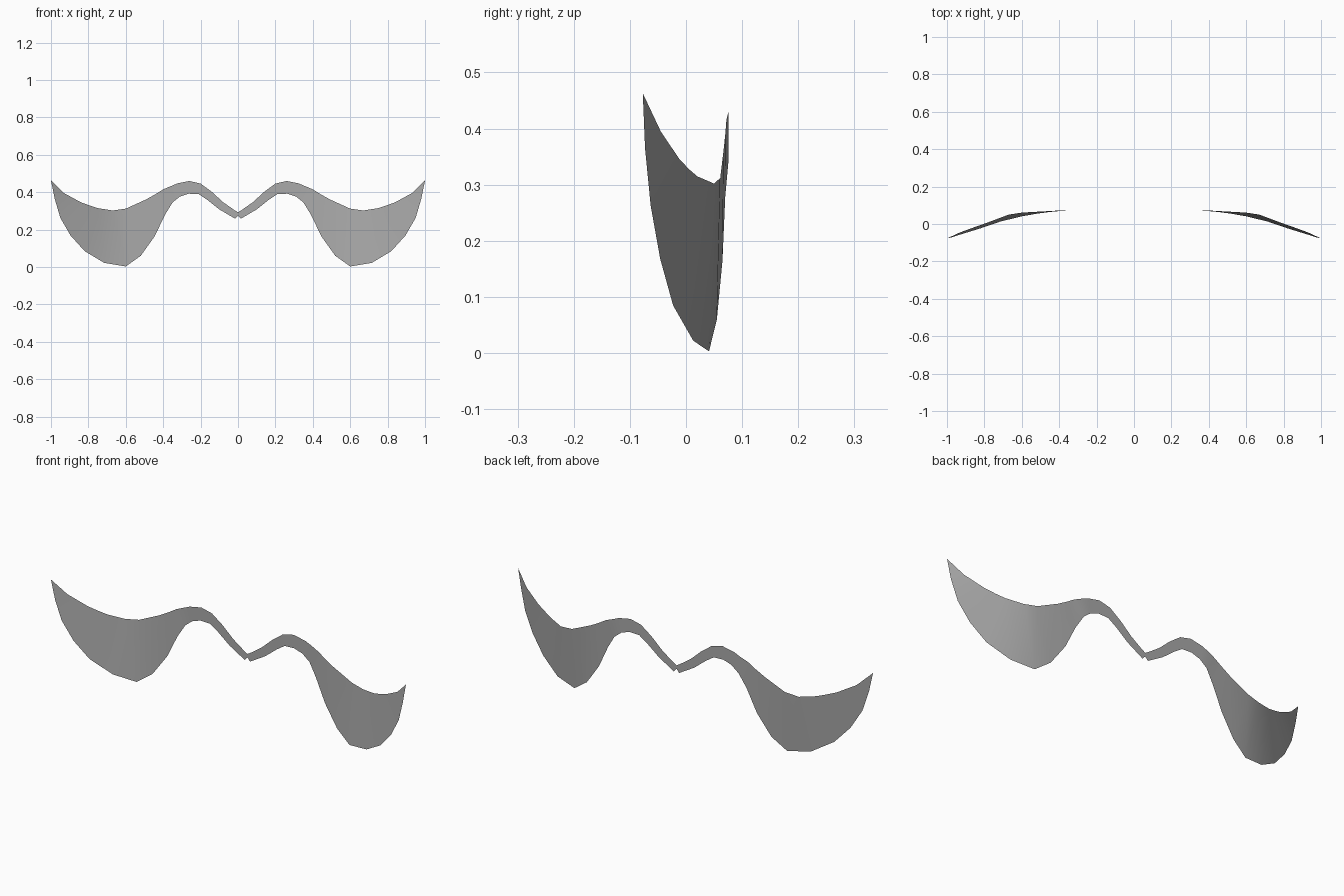
import bpy
import bmesh

cube = bpy.data.objects.get("Cube")
if cube:
    bpy.data.objects.remove(cube, do_unlink=True)

# One plain grey colour
GREY = (0.4, 0.4, 0.4, 1.0)
grey = bpy.data.materials.new("plain grey")
grey.use_nodes = True
grey.diffuse_color = GREY
grey.node_tree.nodes["Principled BSDF"].inputs["Base Color"].default_value = GREY

# Outer wing: upper and lower edge points from the tip inwards
TIP = (1.0, -0.077, 0.463)
WING = [
    ((0.93, -0.045, 0.395), (0.98, -0.073, 0.365)),
    ((0.84, -0.012, 0.346), (0.95, -0.063, 0.263)),
    ((0.79, 0.005, 0.328), (0.895, -0.046, 0.168)),
    ((0.75, 0.02, 0.315), (0.82, -0.023, 0.085)),
    ((0.67, 0.05, 0.302), (0.715, 0.013, 0.022)),
    ((0.6, 0.061, 0.312), (0.6, 0.041, 0.003)),
    ((0.49, 0.067, 0.362), (0.52, 0.055, 0.06)),
    ((0.44, 0.07, 0.39), (0.445, 0.065, 0.165)),
    ((0.4, 0.072, 0.415), (0.39, 0.07, 0.28)),
]

# Narrow arch beside the middle: upper and lower edge as (x, z), nearly flat
ARCH_Y = 0.076
ARCH = [
    ((0.36, 0.432), (0.35, 0.345)),
    ((0.325, 0.447), (0.31, 0.377)),
    ((0.26, 0.46), (0.265, 0.392)),
    ((0.2, 0.446), (0.21, 0.39)),
    ((0.14, 0.402), (0.165, 0.36)),
    ((0.08, 0.347), (0.1, 0.308)),
    ((0.02, 0.305), (0.015, 0.258)),
    ((0.0, 0.293), (0.0, 0.275)),
]


def ribbon(name, tip, stations, material):
    """Sheet that starts at a point and runs through pairs of edge points."""
    bm = bmesh.new()
    point = bm.verts.new(tip)
    pairs = [(bm.verts.new(a), bm.verts.new(b)) for a, b in stations]
    bm.faces.new((point, *pairs[0]))
    for (top, low), (next_top, next_low) in zip(pairs, pairs[1:]):
        bm.faces.new((top, next_top, next_low, low))
    for face in bm.faces:
        face.smooth = True
    mesh = bpy.data.meshes.new(name)
    bm.to_mesh(mesh)
    bm.free()
    mesh.materials.append(material)
    obj = bpy.data.objects.new(name, mesh)
    bpy.context.collection.objects.link(obj)
    return obj


arch = [tuple((x, ARCH_Y, z) for x, z in pair) for pair in ARCH]
moustache = ribbon("moustache", TIP, WING + arch, grey)

# Right half mirrored from the left, welded in the middle
mirror = moustache.modifiers.new("Mirror", "MIRROR")
mirror.use_clip = True
mirror.merge_threshold = 0.001
